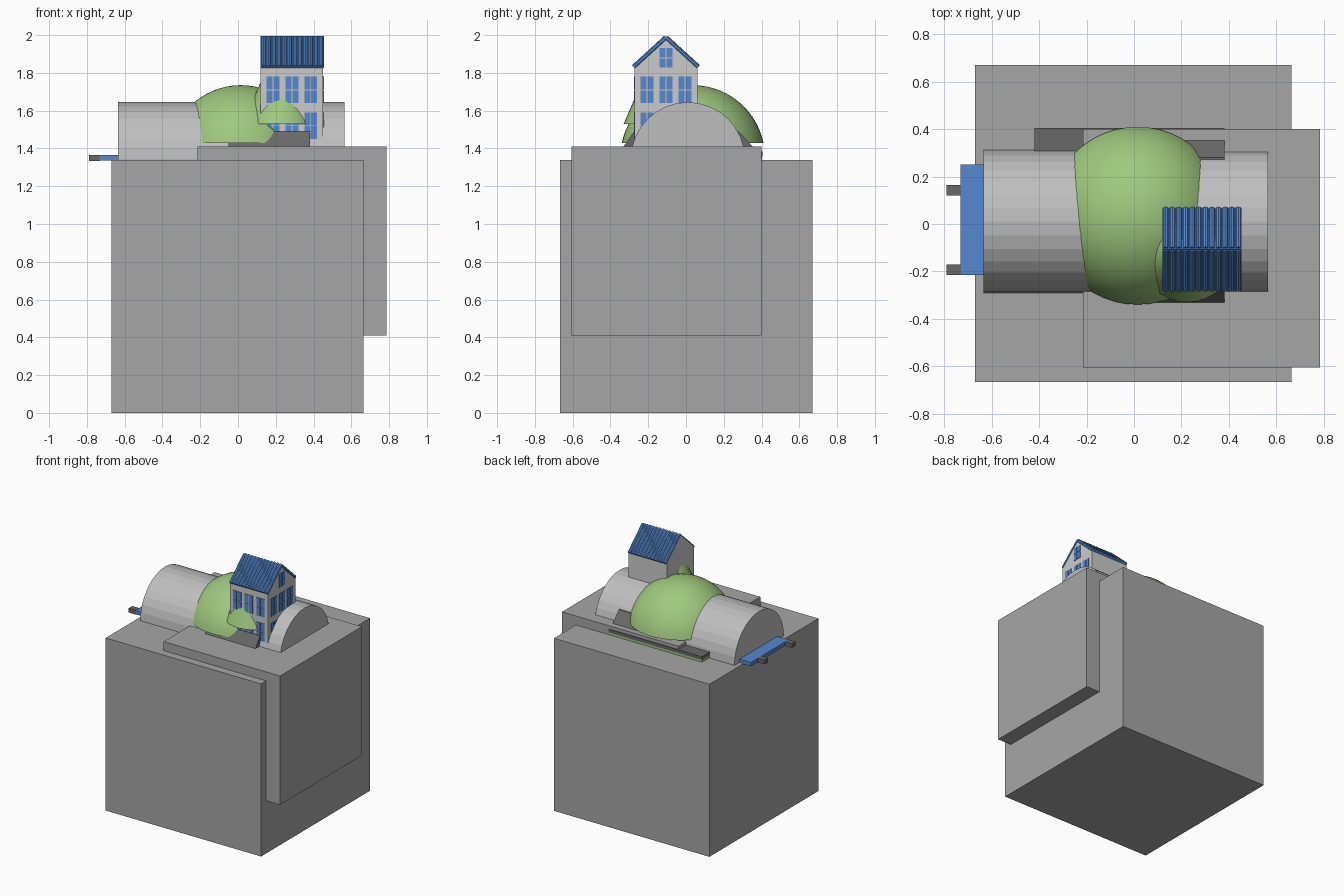
import bpy, bmesh, math
from mathutils import Vector, Matrix

if "Cube" in bpy.data.objects:
    bpy.data.objects.remove(bpy.data.objects["Cube"], do_unlink=True)


def material(name, r, g, b):
    m = bpy.data.materials.new(name)
    m.use_nodes = True
    m.diffuse_color = (r, g, b, 1)
    m.node_tree.nodes["Principled BSDF"].inputs["Base Color"].default_value = (r, g, b, 1)
    return m


STONE = material("stone grey", 0.38, 0.38, 0.38)
SHELL = material("shell grey", 0.52, 0.52, 0.52)
WALL = material("wall light grey", 0.6, 0.6, 0.6)
DARK = material("dark grey", 0.14, 0.14, 0.14)
BLUE = material("blue", 0.09, 0.25, 0.62)
GREEN = material("leaf green", 0.35, 0.58, 0.21)


def finish(name, bm, mat, smooth=False):
    bmesh.ops.recalc_face_normals(bm, faces=bm.faces)
    me = bpy.data.meshes.new(name)
    bm.to_mesh(me)
    bm.free()
    me.materials.append(mat)
    ob = bpy.data.objects.new(name, me)
    bpy.context.collection.objects.link(ob)
    if smooth:
        bpy.ops.object.select_all(action="DESELECT")
        ob.select_set(True)
        bpy.context.view_layer.objects.active = ob
        bpy.ops.object.shade_smooth_by_angle(angle=math.radians(30))
    return ob


def add_box(bm, xs, ys, zs):
    spans = (xs, ys, zs)
    centre = Vector([sum(s) / 2 for s in spans])
    size = Vector([s[1] - s[0] for s in spans])
    bmesh.ops.create_cube(bm, size=1, matrix=Matrix.Translation(centre) @ Matrix.Diagonal(size).to_4x4())


def box(name, mat, xs, ys, zs):
    bm = bmesh.new()
    add_box(bm, xs, ys, zs)
    return finish(name, bm, mat)


def prism(name, mat, profile, xs):
    # Extrude a (y, z) profile along x
    bm = bmesh.new()
    face = bm.faces.new([bm.verts.new((xs[0], y, z)) for y, z in profile])
    ext = bmesh.ops.extrude_face_region(bm, geom=[face])["geom"]
    bmesh.ops.translate(bm, vec=(xs[1] - xs[0], 0, 0),
                        verts=[v for v in ext if isinstance(v, bmesh.types.BMVert)])
    return finish(name, bm, mat)


def clip(bm, point, normal):
    # Remove everything beyond the plane and cap the cut
    cut = bmesh.ops.bisect_plane(bm, geom=bm.verts[:] + bm.edges[:] + bm.faces[:],
                                 plane_co=point, plane_no=normal, clear_outer=True)["geom_cut"]
    bmesh.ops.holes_fill(bm, edges=[e for e in cut if isinstance(e, bmesh.types.BMEdge)])


# Two large blocks
box("main_block", STONE, (-0.67, 0.665), (-0.667, 0.67), (0, 1.34))
box("offset_block", STONE, (-0.215, 0.785), (-0.605, 0.4), (0.41, 1.41))

# Long barrel lying on the blocks
bm = bmesh.new()
bmesh.ops.create_cone(bm, cap_ends=True, segments=32, radius1=0.302, radius2=0.302, depth=1.2,
                      matrix=Matrix.Translation((-0.035, 0.01, 1.343)) @ Matrix.Rotation(math.pi / 2, 4, "Y"))
finish("barrel", bm, SHELL)

# Sloped skirt on both sides of the barrel
prism("sloped_skirt", DARK, [(-0.338, 1.4), (0.362, 1.4), (0.28, 1.49), (-0.275, 1.49)], (-0.05, 0.382))

# Ledge along the back
box("back_ledge", DARK, (-0.42, 0.382), (0.28, 0.405), (1.36, 1.385))
box("back_ledge_base", GREEN, (-0.42, 0.382), (0.28, 0.403), (1.342, 1.36))

# Bar and two prongs at the end of the barrel
box("end_bar", BLUE, (-0.732, -0.62), (-0.215, 0.25), (1.335, 1.365))
for name, ys in (("front_prong", (-0.215, -0.17)), ("back_prong", (0.12, 0.165))):
    box(name, DARK, (-0.79, -0.73), ys, (1.333, 1.366))

# Round hill, cut flat on both sides and below
bm = bmesh.new()
bmesh.ops.create_uvsphere(bm, u_segments=48, v_segments=32, radius=0.383,
                          matrix=Matrix.Translation((0.015, 0.035, 1.352)))
clip(bm, (-0.236, 0.035, 1.5), (-1, -0.086, 0))
clip(bm, (0.272, 0.07, 1.5), (1, -0.08, 0))
clip(bm, (0, 0, 1.43), (0, 0, -1))
finish("hill", bm, GREEN, smooth=True)

# Pointed tree growing around the house
bm = bmesh.new()
bmesh.ops.create_cone(bm, cap_ends=True, segments=32, radius1=0.2, radius2=0.025, depth=0.41,
                      matrix=Matrix.Translation((0.225, -0.13, 1.735)))
clip(bm, (0.065, -0.13, 1.63), (-0.1, 0, -0.035))
finish("tree", bm, GREEN, smooth=True)

# House walls with gables
X0, X1, Y0, Y1, EAVE, RIDGE = 0.12, 0.45, -0.272, 0.06, 1.835, 1.99
MID = (Y0 + Y1) / 2
prism("house_walls", WALL, [(Y0, 1.4), (Y1, 1.4), (Y1, EAVE), (MID, RIDGE), (Y0, EAVE)], (X0, X1))

# Corrugated roof: a thin sheet with round ribs on each slope
RIBS = 12
pitch = (X1 - X0 + 0.004) / RIBS
for name, eave_y in (("front_roof", Y0 - 0.004), ("back_roof", Y1 + 0.004)):
    prism(name, BLUE, [(eave_y, EAVE - 0.004), (MID, RIDGE - 0.002), (MID, RIDGE + 0.005), (eave_y, EAVE + 0.003)],
          (X0, X1 + 0.004))
    low, high = Vector((0, eave_y, EAVE - 0.004)), Vector((0, MID, RIDGE - 0.004))
    turn = (high - low).to_track_quat("Z", "Y").to_matrix().to_4x4()
    bm = bmesh.new()
    for i in range(RIBS):
        spot = (low + high) / 2 + Vector((X0 + (i + 0.5) * pitch, 0, 0))
        bmesh.ops.create_cone(bm, cap_ends=True, segments=10, radius1=pitch / 2, radius2=pitch / 2,
                              depth=(high - low).length, matrix=Matrix.Translation(spot) @ turn)
    finish(name + "_ribs", bm, BLUE)


# Windows: four raised panes each, leaving pale glazing bars between
def add_window(bm, side, u, z, width=0.068, height=0.14):
    bar = 0.005
    for du in (-1, 1):
        for dz in (-1, 1):
            cu, cz = u + du * (width + bar) / 4, z + dz * (height + bar) / 4
            us = (cu - (width - bar) / 4, cu + (width - bar) / 4)
            zs = (cz - (height - bar) / 4, cz + (height - bar) / 4)
            if side == "front":
                add_box(bm, us, (Y0 - 0.004, Y0 + 0.002), zs)
            else:
                add_box(bm, (X1 - 0.002, X1 + 0.004), us, zs)


for side, middle in (("front", 0.285), ("left", MID)):
    bm = bmesh.new()
    for column in (-1, 0, 1):
        for z in (1.71, 1.52):
            add_window(bm, side, middle + column * 0.1, z)
    if side == "left":
        add_window(bm, side, middle, 1.88, height=0.105)
    finish(side + "_windows", bm, BLUE)
